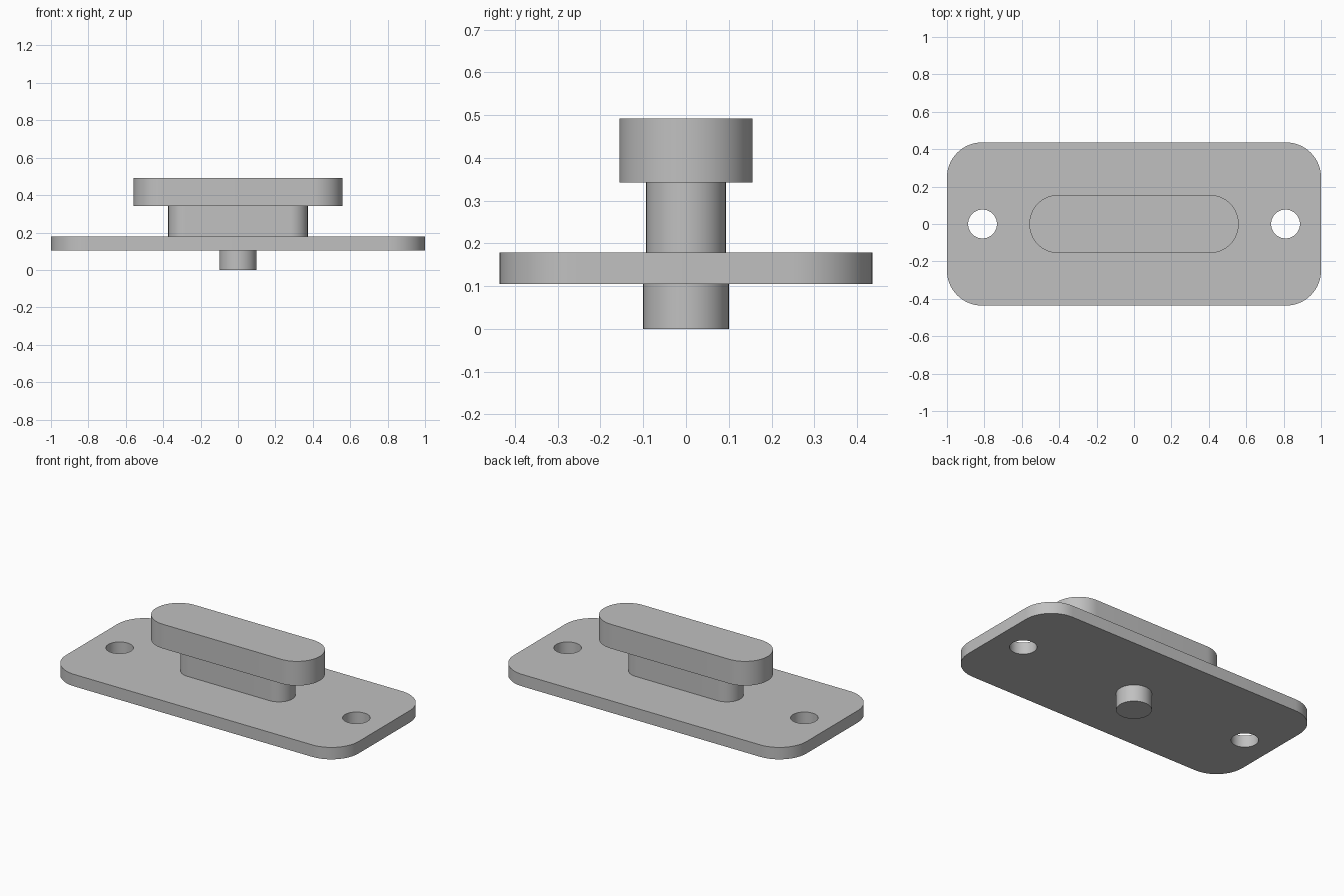
import bpy, bmesh, math

if "Cube" in bpy.data.objects:
    bpy.data.objects.remove(bpy.data.objects["Cube"])

grey = bpy.data.materials.new("plain grey")
grey.diffuse_color = (0.53, 0.53, 0.53, 1)
grey.use_nodes = True
grey.node_tree.nodes["Principled BSDF"].inputs["Base Color"].default_value = grey.diffuse_color


def rounded_outline(hx, hy, r, cx=0.0, steps=16):
    """Rounded rectangle; a circle or slot when the radius reaches the half size."""
    pts = []
    for i, (sx, sy) in enumerate([(1, 1), (-1, 1), (-1, -1), (1, -1)]):
        for k in range(steps + 1):
            a = (i + k / steps) * math.pi / 2
            p = (cx + sx * (hx - r) + r * math.cos(a), sy * (hy - r) + r * math.sin(a))
            if not pts or math.dist(p, pts[-1]) > 1e-5:
                pts.append(p)
    if math.dist(pts[0], pts[-1]) < 1e-5:
        pts.pop()
    return pts


def extruded_part(name, outlines, z0, z1):
    """Fill the outlines (inner ones become holes) and extrude from z0 to z1."""
    curve = bpy.data.curves.new(name, 'CURVE')
    curve.dimensions = '2D'
    curve.fill_mode = 'BOTH'
    curve.extrude = (z1 - z0) / 2
    for pts in outlines:
        s = curve.splines.new('POLY')
        s.points.add(len(pts) - 1)
        for p, (x, y) in zip(s.points, pts):
            p.co = (x, y, 0, 1)
        s.use_cyclic_u = True
    ob = bpy.data.objects.new(name, curve)
    bpy.context.collection.objects.link(ob)
    bpy.ops.object.select_all(action='DESELECT')
    ob.select_set(True)
    bpy.context.view_layer.objects.active = ob
    bpy.ops.object.convert(target='MESH')
    ob = bpy.context.object
    bm = bmesh.new()
    bm.from_mesh(ob.data)
    bmesh.ops.remove_doubles(bm, verts=bm.verts, dist=1e-5)
    bmesh.ops.translate(bm, verts=bm.verts, vec=(0, 0, (z0 + z1) / 2))
    bmesh.ops.recalc_face_normals(bm, faces=bm.faces)
    bm.to_mesh(ob.data)
    bm.free()
    ob.data.materials.clear()
    ob.data.materials.append(grey)
    bpy.ops.object.shade_smooth_by_angle(angle=math.radians(30))
    return ob


# Base plate with two screw holes
holes = [rounded_outline(0.077, 0.077, 0.077, cx) for cx in (-0.81, 0.81)]
extruded_part("base_plate", [rounded_outline(1.0, 0.436, 0.187)] + holes, 0.105, 0.179)
# Locating pin under the plate
extruded_part("bottom_pin", [rounded_outline(0.1, 0.1, 0.1)], 0.0, 0.105)
# Narrow slot-shaped neck and wider slot-shaped head
extruded_part("neck", [rounded_outline(0.373, 0.093, 0.093)], 0.179, 0.342)
extruded_part("head", [rounded_outline(0.56, 0.156, 0.156)], 0.342, 0.492)
